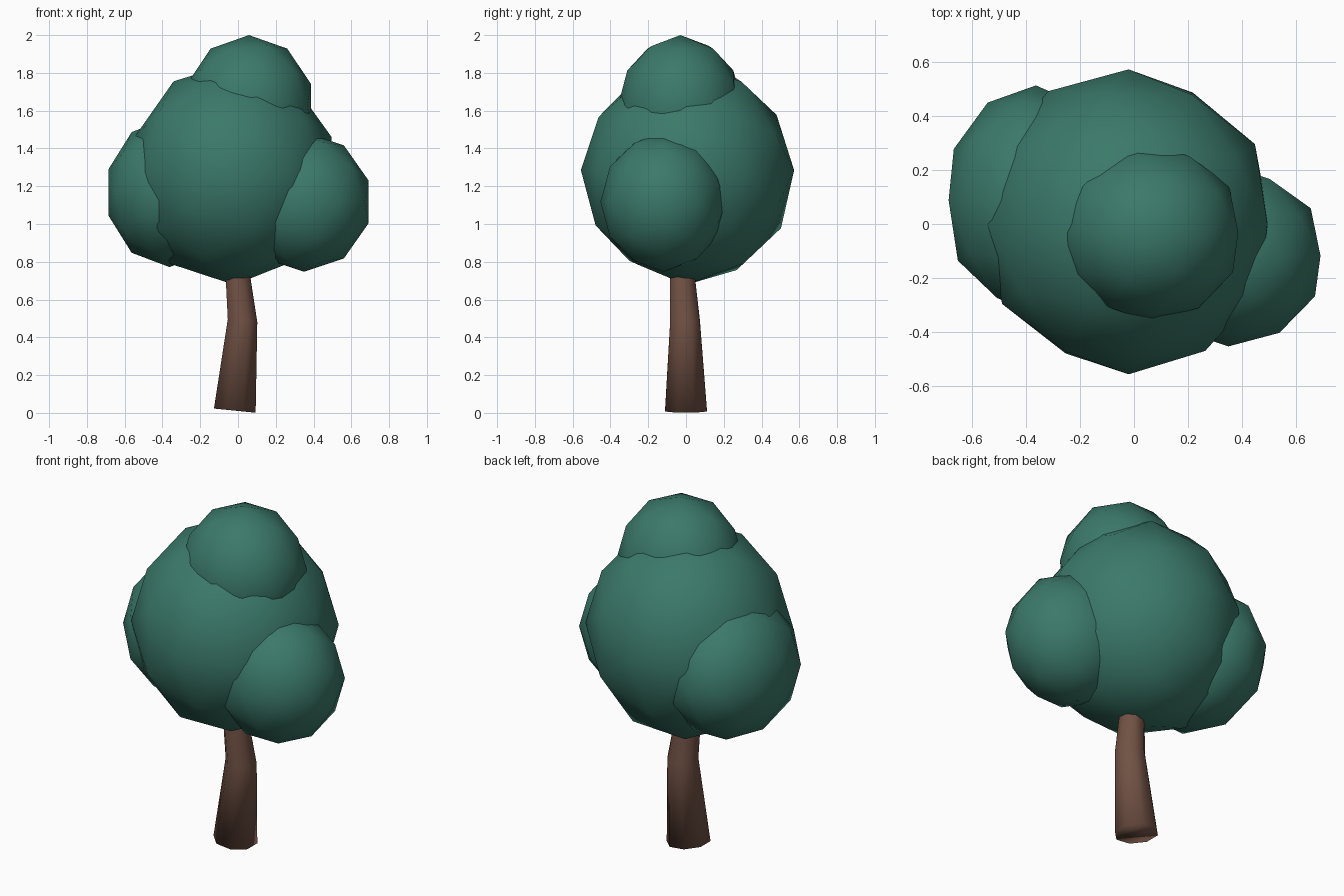
import bpy, bmesh, math
from mathutils import Matrix, Vector

if "Cube" in bpy.data.objects:
    bpy.data.objects.remove(bpy.data.objects["Cube"])


def material(name, color):
    m = bpy.data.materials.new(name)
    m.diffuse_color = (*color, 1)
    m.use_nodes = True
    m.node_tree.nodes["Principled BSDF"].inputs["Base Color"].default_value = m.diffuse_color
    return m


leaf = material("leaf_green", (0.043, 0.19, 0.143))
bark = material("bark_brown", (0.165, 0.083, 0.058))


def finish(name, bm, mat):
    bmesh.ops.recalc_face_normals(bm, faces=bm.faces)
    for f in bm.faces:
        f.smooth = True
    me = bpy.data.meshes.new(name)
    bm.to_mesh(me)
    bm.free()
    me.materials.append(mat)
    ob = bpy.data.objects.new(name, me)
    bpy.context.collection.objects.link(ob)
    return ob


# Foliage: overlapping low-poly balls with poles along y
# (centre, radii, swell: bulge on the lower back left, dent opposite)
BULGE = Vector((-0.4, 0.5, -0.75)).normalized()


def foliage(name, centre, radii, swell=0):
    bm = bmesh.new()
    bmesh.ops.create_icosphere(bm, subdivisions=2, radius=1)
    bm.transform(Matrix.Rotation(math.radians(90), 4, 'X'))
    for v in bm.verts:
        d = v.co.dot(BULGE)
        v.co *= 1 + swell * d * abs(d) * (1 if d > 0 else 0.7)
    bm.transform(Matrix.Translation(centre) @ Matrix.Diagonal((*radii, 1)))
    finish(name, bm, leaf)


foliage("main_foliage", (-0.02, 0.0, 1.285), (0.55, 0.563, 0.585), 0.065)
foliage("top_foliage", (0.058, -0.03, 1.626), (0.345, 0.33, 0.374))
foliage("right_foliage", (0.35, -0.118, 1.117), (0.358, 0.335, 0.37))
foliage("left_foliage", (-0.363, 0.088, 1.167), (0.34, 0.425, 0.395))

# Trunk: bent tapering octagonal tube (centre, radius, tilt about y)
SIDES = 8
rings = [((-0.017, 0, 0.012), 0.12, 0.1),
         ((0.024, -0.005, 0.488), 0.085, 0.1),
         ((-0.003, -0.02, 0.75), 0.069, 0.0),
         ((-0.02, -0.02, 1.0), 0.055, 0.0)]
bm = bmesh.new()
loops = []
for centre, r, tilt in rings:
    rot = Matrix.Rotation(tilt, 3, 'Y')
    loop = []
    for i in range(SIDES):
        a = 2 * math.pi * (i + 0.5) / SIDES
        loop.append(bm.verts.new(Vector(centre) + rot @ Vector((r * math.cos(a), r * math.sin(a), 0))))
    loops.append(loop)
for lo, hi in zip(loops, loops[1:]):
    for i in range(SIDES):
        j = (i + 1) % SIDES
        bm.faces.new((lo[i], lo[j], hi[j], hi[i]))
bm.faces.new(loops[0][::-1])
bm.faces.new(loops[-1])
finish("trunk", bm, bark)
